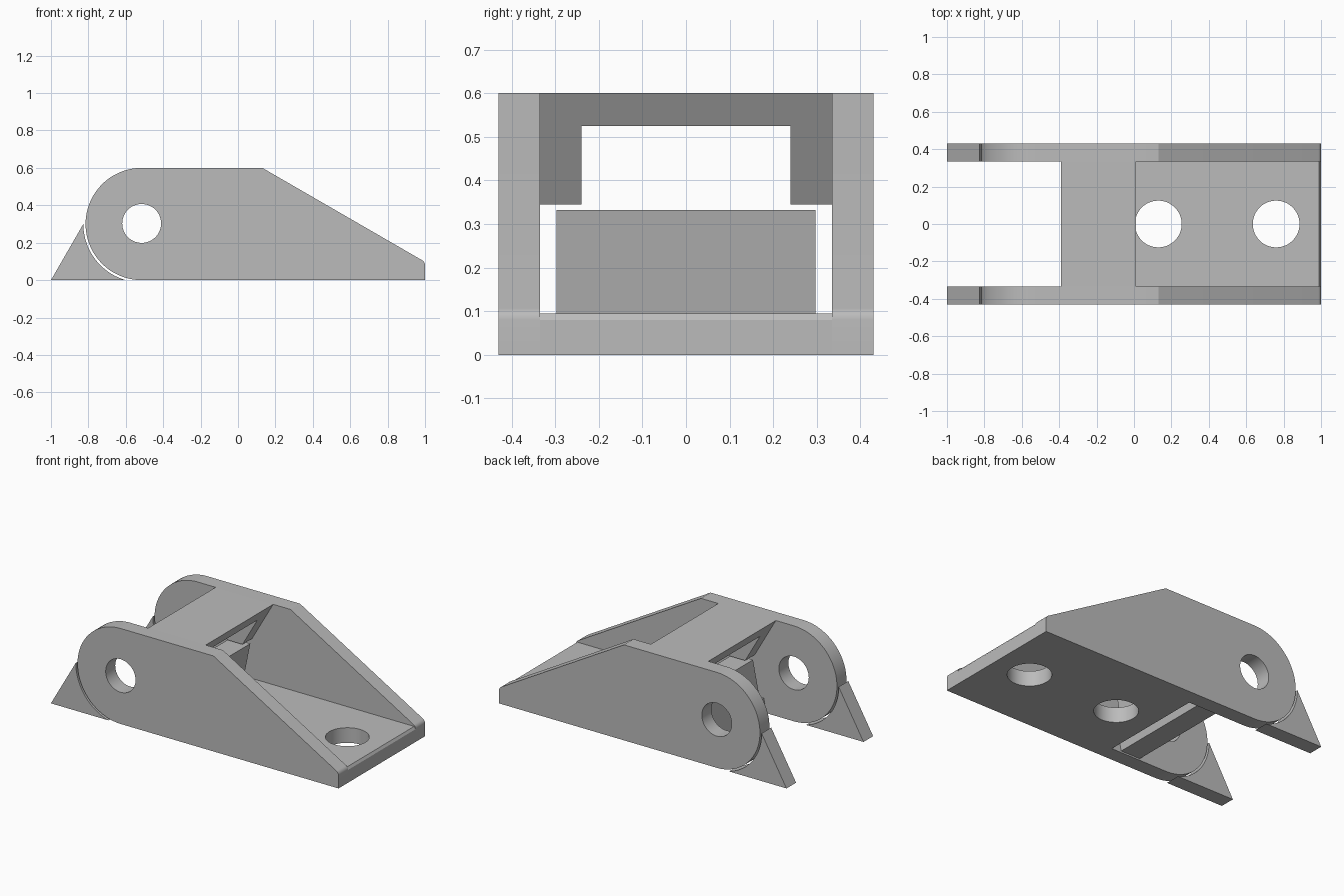
import bpy, bmesh, math

if "Cube" in bpy.data.objects:
    bpy.data.objects.remove(bpy.data.objects["Cube"])

grey = bpy.data.materials.new("plain grey")
grey.diffuse_color = (0.5, 0.5, 0.5, 1)
grey.use_nodes = True
grey.node_tree.nodes["Principled BSDF"].inputs["Base Color"].default_value = grey.diffuse_color


def arc(cx, cz, r, a0, a1, n):
    """Points along an arc, angles in degrees."""
    return [(cx + r * math.cos(math.radians(a0 + (a1 - a0) * i / n)),
             cz + r * math.sin(math.radians(a0 + (a1 - a0) * i / n))) for i in range(n + 1)]


def prism(name, points, y0, y1):
    """Extrude an x-z profile from y0 to y1."""
    bm = bmesh.new()
    face = bm.faces.new([bm.verts.new((x, y0, z)) for x, z in points])
    ext = bmesh.ops.extrude_face_region(bm, geom=[face])
    verts = [g for g in ext["geom"] if isinstance(g, bmesh.types.BMVert)]
    bmesh.ops.translate(bm, verts=verts, vec=(0, y1 - y0, 0))
    bmesh.ops.recalc_face_normals(bm, faces=bm.faces)
    mesh = bpy.data.meshes.new(name)
    bm.to_mesh(mesh)
    bm.free()
    mesh.materials.append(grey)
    obj = bpy.data.objects.new(name, mesh)
    bpy.context.collection.objects.link(obj)
    return obj


def cut(obj, cutter):
    """Subtract a cutter, apply the cut and remove the cutter."""
    mod = obj.modifiers.new("cut", 'BOOLEAN')
    mod.operation = 'DIFFERENCE'
    mod.solver = 'EXACT'
    mod.object = cutter
    bpy.context.view_layer.objects.active = obj
    bpy.ops.object.modifier_apply(modifier=mod.name)
    bpy.data.objects.remove(cutter)


def smooth(obj):
    bpy.ops.object.select_all(action='DESELECT')
    obj.select_set(True)
    bpy.context.view_layer.objects.active = obj
    bpy.ops.object.shade_smooth_by_angle(angle=math.radians(25))


PX, PZ = -0.515, 0.30           # pivot centre
INNER, OUTER = 0.335, 0.43      # side plate faces

# Side plates with rounded pivot end, and the wedge feet behind them
plate = arc(PX, PZ, 0.30, 90, 270, 40) + arc(0.97, 0.08, 0.03, 0, 60, 6)
plate = plate[:41] + [(1.0, 0.0)] + plate[41:] + [(0.13, 0.60)]
foot = [(-1.0, 0.0)] + arc(PX, PZ, 0.312, 254.1, 180, 20)[0:]
for side, tag in ((-1, "front"), (1, "back")):
    y0, y1 = sorted((side * INNER, side * OUTER))
    obj = prism(tag + "_side_plate", plate, y0, y1)
    cut(obj, prism("pivot_cutter", arc(PX, 0.303, 0.104, 0, 352.5, 47), y0 - 0.1, y1 + 0.1))
    smooth(obj)
    smooth(prism(tag + "_wedge_foot", foot, y0, y1))

# Floor with two screw holes
floor = prism("floor", [(-0.12, 0), (1.0, 0), (1.0, 0.08), (0.99, 0.095), (-0.12, 0.095)],
              -INNER, INNER)
for x in (0.13, 0.76):
    bpy.ops.mesh.primitive_cylinder_add(vertices=48, radius=0.125, depth=0.4, location=(x, 0, 0.05))
    cut(floor, bpy.context.object)
smooth(floor)

# Tapered bridge between the plates, with a window through it
bridge = prism("bridge", [(-0.39, 0.60), (0.01, 0.60), (-0.137, 0.345), (-0.243, 0.345)],
               -INNER, INNER)
cut(bridge, prism("window_cutter", [(-1, 0.2), (1, 0.2), (1, 0.525), (-1, 0.525)], -0.24, 0.24))

# Leaning tongue under the bridge, carried by a cross bar
lean = 0.065 / 0.32             # x shift per unit of height
def lean_profile(z0, z1):
    return [(-0.19 + lean * z0, z0), (-0.19 + lean * z1, z1),
            (-0.325 + lean * z1, z1), (-0.325 + lean * z0, z0)]
prism("tongue", lean_profile(0.09, 0.332), -0.297, 0.297)
prism("cross_bar", lean_profile(0.01, 0.09), -INNER, INNER)
